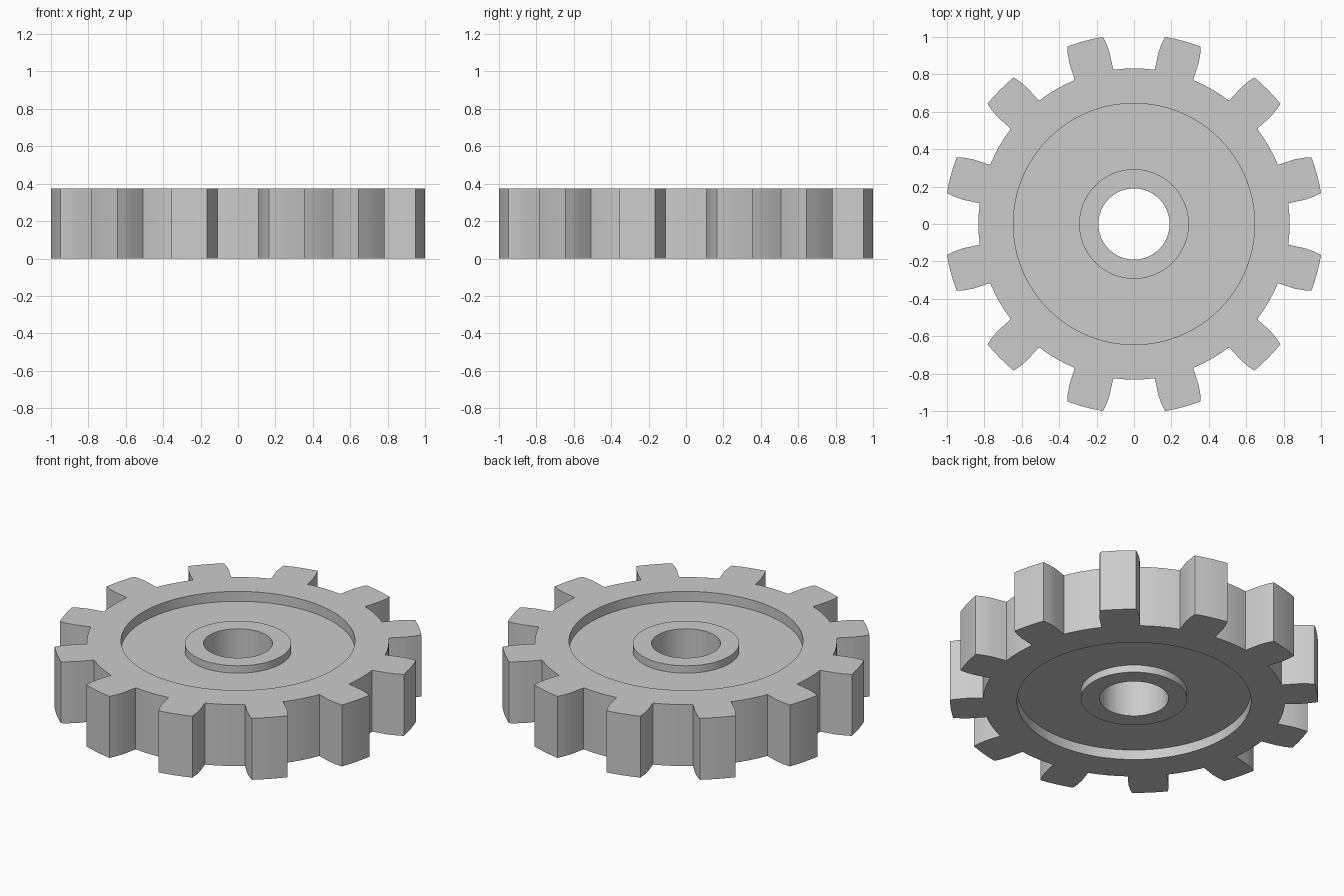
import bpy, bmesh
from math import radians, cos, sin

if "Cube" in bpy.data.objects:
    bpy.data.objects.remove(bpy.data.objects["Cube"])

TEETH = 12
H = 0.374                                # face width
RIM, HUB, BORE = 0.645, 0.293, 0.19      # radii of web recess, hub and bore
WEB, STEP = 0.06, 0.015                  # web recess depth, hub inset

# One tooth, centred on angle 0: (degrees, radius) from root gap to root gap
flank = [(7.35, 0.832), (6.9, 0.925), (6.3, 0.975), (5.6, 1.0136)]
tip = [(a, 1.0136) for a in (-2.8, 0, 2.8)]
root = [(a, 0.832) for a in (11.2, 15, 18.8)]
tooth = [(-a, r) for a, r in flank] + tip + flank[::-1] + root

# Radial section swept around the axis, following the toothed outline
def section(r):
    top = [(r, H), (RIM, H), (RIM, H - WEB), (HUB, H - WEB), (HUB, H - STEP), (BORE, H - STEP)]
    return top + [(p, H - z) for p, z in reversed(top)]

bm = bmesh.new()
rings = []
for k in range(TEETH):
    for a, r in tooth:
        t = radians(15 + 360 / TEETH * k + a)
        rings.append([bm.verts.new((p * cos(t), p * sin(t), z)) for p, z in section(r)])
for i, ring in enumerate(rings):
    nxt = rings[(i + 1) % len(rings)]
    for j in range(len(ring)):
        m = (j + 1) % len(ring)
        bm.faces.new((ring[j], nxt[j], nxt[m], ring[m]))
bmesh.ops.recalc_face_normals(bm, faces=bm.faces)

mesh = bpy.data.meshes.new("gear_wheel")
bm.to_mesh(mesh)
bm.free()
gear = bpy.data.objects.new("gear_wheel", mesh)
bpy.context.collection.objects.link(gear)

# Smooth bore and recess walls, crisp rims and tooth corners
bpy.context.view_layer.objects.active = gear
gear.select_set(True)
bpy.ops.object.shade_smooth_by_angle(angle=radians(30))
